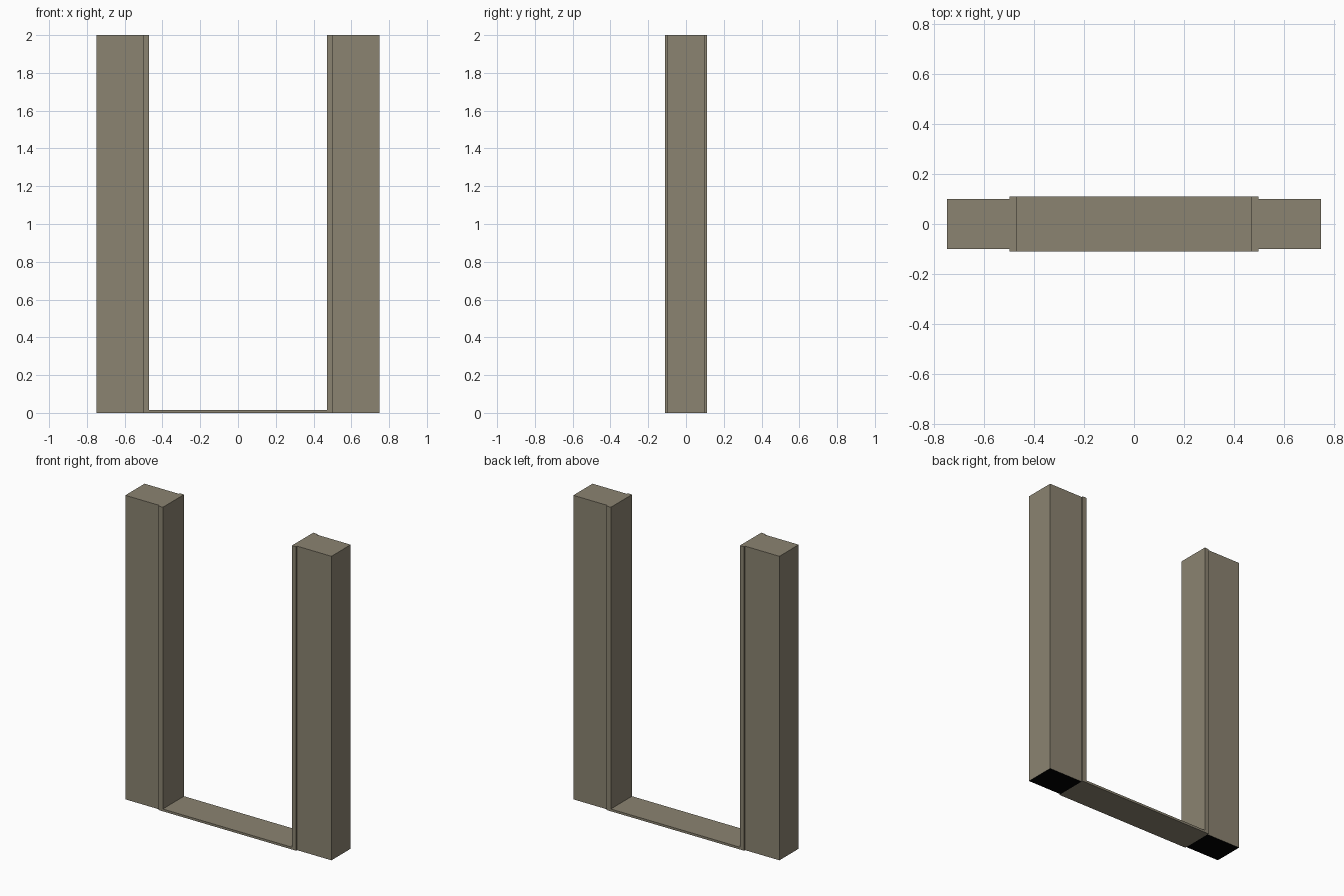
import bpy

if "Cube" in bpy.data.objects:
    bpy.data.objects.remove(bpy.data.objects["Cube"])


def material(name, rgb):
    m = bpy.data.materials.new(name)
    m.diffuse_color = (*rgb, 1.0)
    m.use_nodes = True
    m.node_tree.nodes["Principled BSDF"].inputs["Base Color"].default_value = m.diffuse_color
    return m


stone = material("warm_taupe", (0.258, 0.229, 0.165))
black = material("black", (0.0, 0.0, 0.0))


def box(name, x0, x1, y0, y1, z0, z1):
    bpy.ops.mesh.primitive_cube_add(
        size=1, location=((x0 + x1) / 2, (y0 + y1) / 2, (z0 + z1) / 2))
    ob = bpy.context.object
    ob.name = name
    ob.scale = (x1 - x0, y1 - y0, z1 - z0)
    bpy.ops.object.transform_apply(location=False, rotation=False, scale=True)
    ob.data.materials.append(stone)
    return ob


for side, s in (("left", -1), ("right", 1)):
    # Wall pillar with a black underside
    wall = box(side + "_wall", *sorted((s * 0.5, s * 0.75)), -0.1, 0.1, 0, 2)
    wall.data.materials.append(black)
    for p in wall.data.polygons:
        p.material_index = 1 if p.normal.z < -0.5 else 0
    # Slightly deeper jamb lining the opening
    box(side + "_jamb", *sorted((s * 0.47, s * 0.5)), -0.11, 0.11, 0, 2)

# Thin threshold between the jambs
box("threshold", -0.47, 0.47, -0.11, 0.11, 0, 0.015)
